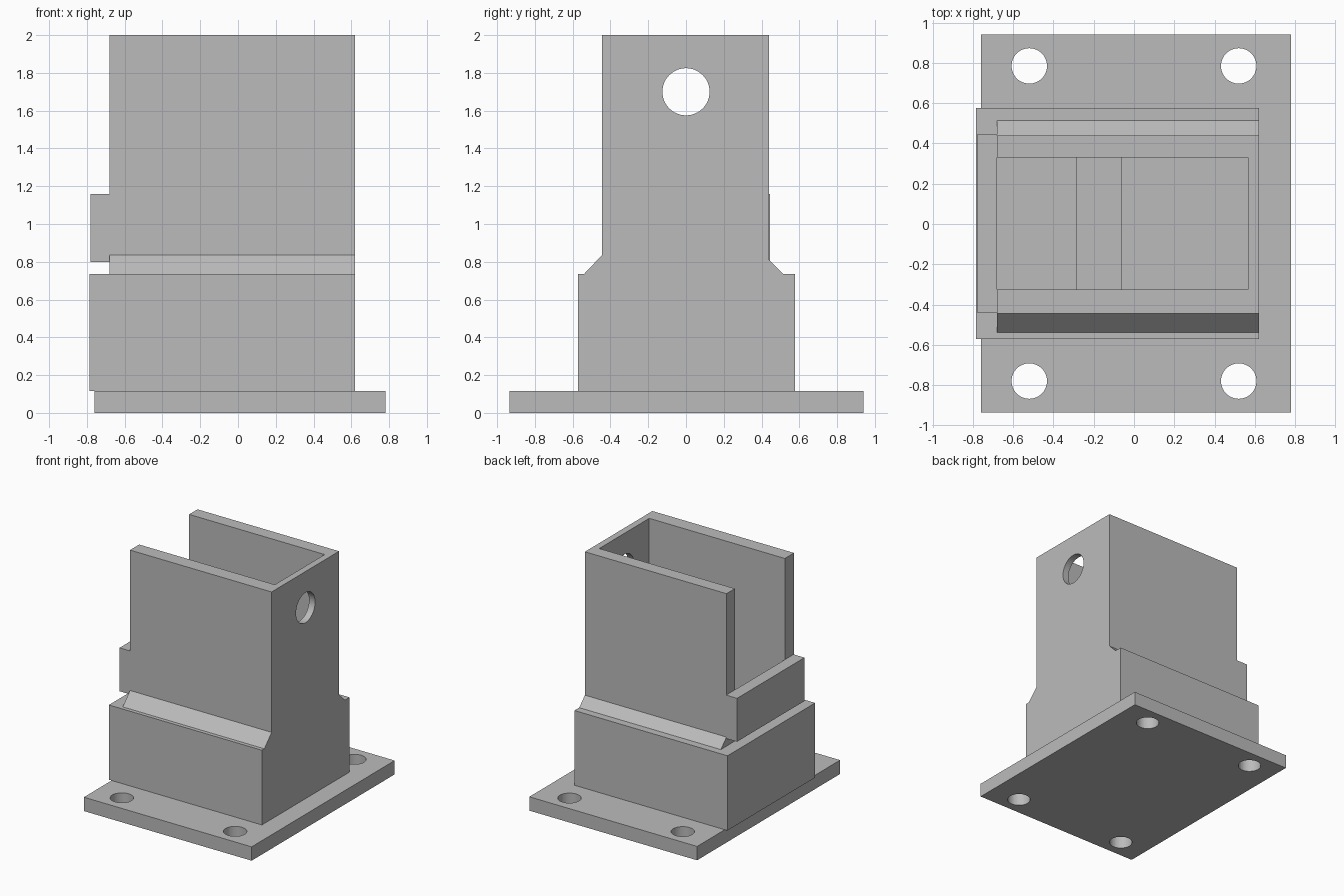
import bpy, bmesh, math
from mathutils import Matrix

cube = bpy.data.objects.get("Cube")
if cube:
    bpy.data.objects.remove(cube, do_unlink=True)

grey = bpy.data.materials.new("plain grey")
grey.use_nodes = True
colour = (0.5, 0.5, 0.5, 1)
grey.diffuse_color = colour
grey.node_tree.nodes["Principled BSDF"].inputs["Base Color"].default_value = colour


def finish(name, bm):
    bmesh.ops.recalc_face_normals(bm, faces=bm.faces)
    mesh = bpy.data.meshes.new(name)
    bm.to_mesh(mesh)
    bm.free()
    mesh.materials.append(grey)
    obj = bpy.data.objects.new(name, mesh)
    bpy.context.collection.objects.link(obj)
    return obj


def extrude_x(name, profile, x0, x1):
    """Extrude a (y, z) outline along x."""
    bm = bmesh.new()
    face = bm.faces.new([bm.verts.new((x0, y, z)) for y, z in profile])
    new = bmesh.ops.extrude_face_region(bm, geom=[face])["geom"]
    verts = [v for v in new if isinstance(v, bmesh.types.BMVert)]
    bmesh.ops.translate(bm, verts=verts, vec=(x1 - x0, 0, 0))
    return finish(name, bm)


def box(name, x, y, z):
    return extrude_x(name, [(y[0], z[0]), (y[1], z[0]), (y[1], z[1]), (y[0], z[1])], *x)


def drill(name, centre, radius, depth, axis="Z"):
    bm = bmesh.new()
    turn = Matrix.Rotation(math.pi / 2, 4, "Y") if axis == "X" else Matrix()
    bmesh.ops.create_cone(bm, cap_ends=True, segments=48, radius1=radius, radius2=radius,
                          depth=depth, matrix=Matrix.Translation(centre) @ turn)
    return finish(name, bm)


def cut(target, *cutters):
    """Subtract the cutters, then discard them."""
    for cutter in cutters:
        cutter.hide_render = True
        mod = target.modifiers.new("cut", "BOOLEAN")
        mod.operation = "DIFFERENCE"
        mod.solver = "EXACT"
        mod.object = cutter
    graph = bpy.context.evaluated_depsgraph_get()
    result = bpy.data.meshes.new_from_object(target.evaluated_get(graph))
    target.modifiers.clear()
    target.data = result
    result.materials.clear()
    result.materials.append(grey)
    for cutter in cutters:
        bpy.data.objects.remove(cutter, do_unlink=True)


plate_top, block_top = 0.115, 0.735
wall_x0, wall_x1 = -0.68, 0.62
inner_y = (-0.325, 0.33)

# Mounting plate with four bolt holes
plate = box("base_plate", (-0.76, 0.78), (-0.935, 0.94), (0, plate_top))
cut(plate, *[drill("bolt_cutter", (x, y, 0.05), 0.088, 0.4)
             for x in (-0.52, 0.52) for y in (-0.78, 0.785)])

# Wide lower block with a cross groove in the pocket floor
block = box("lower_block", (-0.785, wall_x1), (-0.572, 0.577), (plate_top, block_top))
cut(block, box("groove_cutter", (-0.285, -0.065), inner_y, (0.6, 0.9)))

# Open-ended tower with sloping feet and a round hole in its end wall
tower = extrude_x("tower_walls", [(-0.54, block_top), (0.515, block_top), (0.44, 0.81),
                                  (0.44, 2), (-0.445, 2), (-0.445, 0.835)], wall_x0, wall_x1)
cut(tower, box("pocket_cutter", (-1, 0.565), inner_y, (0.6, 2.2)),
    drill("end_hole_cutter", (0.6, 0, 1.7), 0.125, 0.4, "X"))

# Low wall closing the bottom of the open end
box("end_lip", (-0.78, wall_x0), (-0.44, 0.445), (0.8, 1.16))
